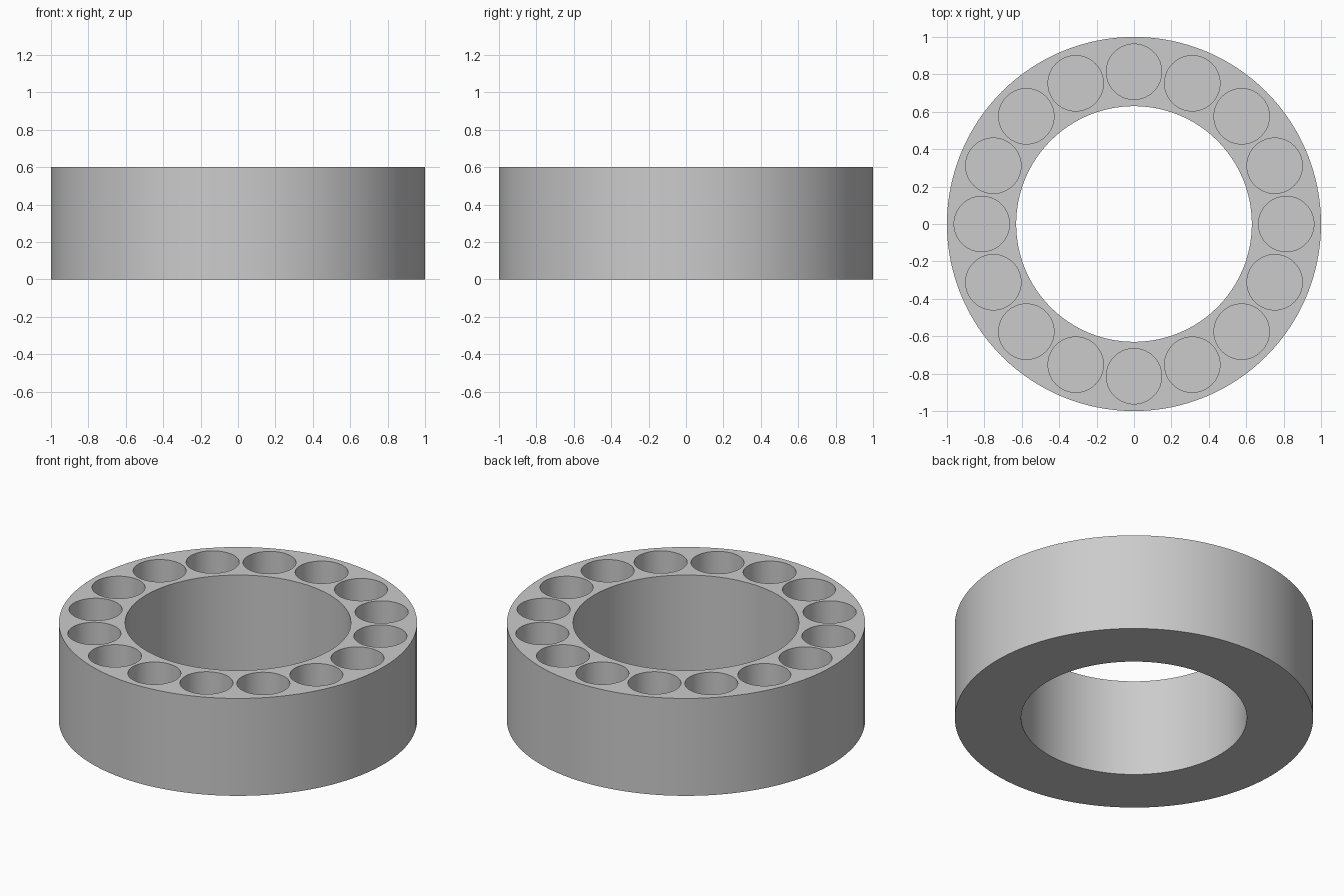
import bpy
import math

if "Cube" in bpy.data.objects:
    bpy.data.objects.remove(bpy.data.objects["Cube"])

OUTER_R, INNER_R, HEIGHT = 1.0, 0.63, 0.6
POCKETS, POCKET_R, RING_R, FLOOR = 16, 0.148, 0.814, 0.037

grey = bpy.data.materials.new("plain grey")
grey.diffuse_color = (0.6, 0.6, 0.6, 1)
grey.use_nodes = True
grey.node_tree.nodes["Principled BSDF"].inputs["Base Color"].default_value = grey.diffuse_color


def cylinder(name, radius, bottom, top, x=0, y=0, sides=64):
    bpy.ops.mesh.primitive_cylinder_add(
        vertices=sides, radius=radius, depth=top - bottom,
        location=(x, y, (bottom + top) / 2))
    obj = bpy.context.object
    obj.name = name
    obj.data.materials.append(grey)
    return obj


# Thick ring body
ring = cylinder("holder_ring", OUTER_R, 0, HEIGHT, sides=128)

# Cutters: one central bore and a circle of round blind pockets
cutters = [cylinder("bore_cutter", INNER_R, -0.2, HEIGHT + 0.2, sides=128)]
for i in range(POCKETS):
    a = 2 * math.pi * i / POCKETS
    cutters.append(cylinder("pocket_cutter", POCKET_R, FLOOR, HEIGHT + 0.2,
                            RING_R * math.cos(a), RING_R * math.sin(a)))

# Join the separate cutters and subtract them together
bpy.ops.object.select_all(action='DESELECT')
for c in cutters:
    c.select_set(True)
bpy.context.view_layer.objects.active = cutters[0]
bpy.ops.object.join()
cutter = bpy.context.object
cutter.name = "hole_cutter"
cutter.hide_render = True

bpy.ops.object.select_all(action='DESELECT')
ring.select_set(True)
bpy.context.view_layer.objects.active = ring
cut = ring.modifiers.new("cut holes", 'BOOLEAN')
cut.operation = 'DIFFERENCE'
cut.solver = 'EXACT'
cut.object = cutter
bpy.ops.object.modifier_apply(modifier=cut.name)
bpy.data.objects.remove(cutter, do_unlink=True)

# Smooth round walls with crisp rims
bpy.ops.object.shade_smooth_by_angle(angle=math.radians(30))
